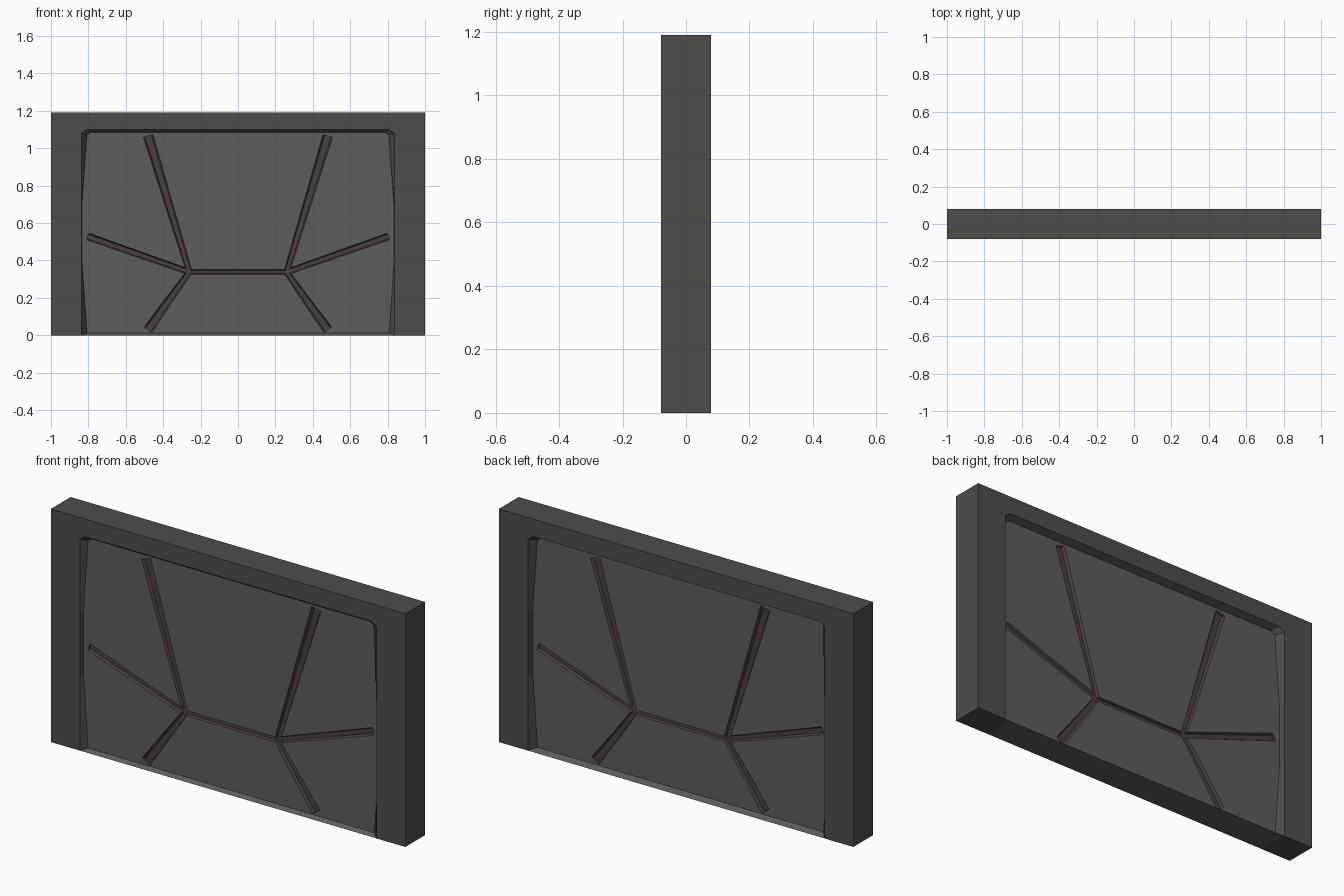
import bpy, bmesh
from mathutils import Vector

if "Cube" in bpy.data.objects:
    bpy.data.objects.remove(bpy.data.objects["Cube"])

HALF = 0.079                      # half thickness of the wall
DEPTH = {-1: 0.024, 1: 0.034}     # recess of the panel, front and back


def material(name, rgb):
    m = bpy.data.materials.new(name)
    m.diffuse_color = (*rgb, 1)
    m.use_nodes = True
    m.node_tree.nodes["Principled BSDF"].inputs["Base Color"].default_value = m.diffuse_color
    return m


def make(name, bm, mat):
    bmesh.ops.remove_doubles(bm, verts=bm.verts, dist=1e-5)
    bmesh.ops.recalc_face_normals(bm, faces=bm.faces)
    me = bpy.data.meshes.new(name)
    bm.to_mesh(me)
    bm.free()
    me.materials.append(mat)
    ob = bpy.data.objects.new(name, me)
    bpy.context.collection.objects.link(ob)
    return ob


def face(bm, pts):
    # drops repeated corners so collapsed quads become triangles
    out = []
    for p in pts:
        p = Vector(p)
        if all((p - q).length > 1e-6 for q in out):
            out.append(p)
    if len(out) > 2:
        bm.faces.new([bm.verts.new(p) for p in out])


def mirrored(half):
    return half + [(-x, z) for x, z in reversed(half)]


def level(sy, d):
    return sy * (HALF - d)


frame_mat = material("frame_grey", (0.078, 0.075, 0.072))
door_mat = material("door_grey", (0.11, 0.11, 0.11))
groove_mat = material("groove_brown", (0.065, 0.05, 0.05))

# Door frame: outer wall, opening with bowed bevelled jambs on both faces
outer = mirrored([(1, 0), (1, 0.38), (1, 0.70), (1, 1.19), (1, 1.19)])
lip = mirrored([(0.836, 0), (0.836, 0.38), (0.836, 0.70), (0.836, 1.08), (0.81, 1.10)])
jamb = mirrored([(0.806, 0), (0.833, 0.38), (0.833, 0.70), (0.806, 1.07), (0.785, 1.083)])
rings = [(outer, -HALF), (lip, -HALF), (jamb, level(-1, DEPTH[-1] + 0.001)),
         (jamb, level(1, DEPTH[1] + 0.001)), (lip, HALF), (outer, HALF)]
bm = bmesh.new()
n = len(outer)
for i in range(6):
    (a, ya), (b, yb) = rings[i], rings[(i + 1) % 6]
    for k in range(n - 1):
        (x0, z0), (x1, z1), (x2, z2), (x3, z3) = a[k], a[k + 1], b[k + 1], b[k]
        face(bm, [(x0, ya, z0), (x1, ya, z1), (x2, yb, z2), (x3, yb, z3)])
for k in (0, n - 1):  # feet of the two posts
    face(bm, [(r[k][0], y, 0) for r, y in rings])
make("door_frame", bm, frame_mat)

# Door slab: recessed flat panel with a sloping sill, profile swept across x
yf, yb = level(-1, DEPTH[-1]), level(1, DEPTH[1])
profile = [(-HALF + 0.0005, 0), (yf, 0.012), (yf, 1.09), (yb, 1.09),
           (yb, 0.012), (HALF - 0.0005, 0)]
W = 0.8345
bm = bmesh.new()
for x in (-W, W):
    face(bm, [(x, y, z) for y, z in profile])
for i in range(6):
    (y0, z0), (y1, z1) = profile[i], profile[(i + 1) % 6]
    face(bm, [(-W, y0, z0), (W, y0, z0), (W, y1, z1), (-W, y1, z1)])
door = make("door_panels", bm, door_mat)


# Grooves: tapered channels that divide the door into six panels
def channel(bm, p, q, wp, wq, sy):
    dx = Vector((q[0] - p[0], 0, q[1] - p[1])).normalized()
    side = Vector((-dx.z, 0, dx.x))
    loops = []
    for off, s in ((-0.012, 1.35), (0.012, 0.65)):
        loop = []
        for (x, z), w, e in ((p, wp, -1), (q, wq, 1)):
            c = Vector((x, level(sy, DEPTH[sy] + off), z))
            loop += [c + side * w * s * e, c - side * w * s * e]
        loops.append(loop)
    a, b = loops
    face(bm, a)
    face(bm, b)
    for i in range(4):
        j = (i + 1) % 4
        face(bm, [a[i], a[j], b[j], b[i]])


HUB = (0.26, 0.338)
ends = [((0.48, 1.065), 0.027), ((0.803, 0.528), 0.019), ((0.48, 0.03), 0.026)]
jobs = []
for sy in (-1, 1):
    jobs.append(((-HUB[0], HUB[1]), HUB, 0.013, 0.013, sy))
    for sx in (-1, 1):
        for (x, z), w in ends:
            jobs.append(((sx * HUB[0], HUB[1]), (sx * x, z), 0.015, w, sy))

bpy.context.view_layer.objects.active = door
for job in jobs:
    bm = bmesh.new()
    channel(bm, *job)
    cutter = make("groove_cutter", bm, groove_mat)
    cutter.hide_render = True
    mod = door.modifiers.new("groove", "BOOLEAN")
    mod.operation = "DIFFERENCE"
    mod.solver = "EXACT"
    mod.material_mode = "TRANSFER"
    mod.object = cutter
    bpy.ops.object.modifier_apply(modifier=mod.name)
    bpy.data.objects.remove(cutter)
